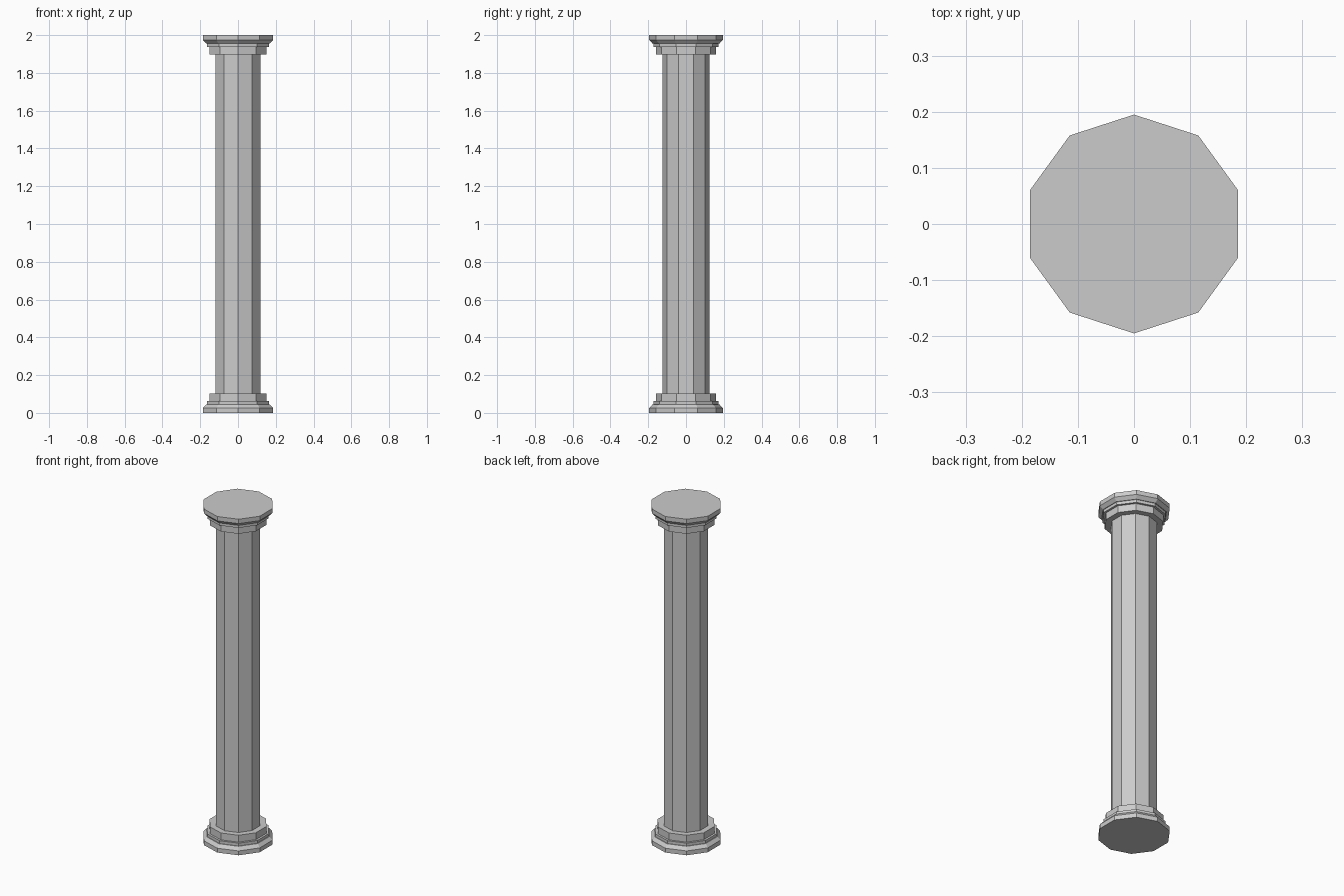
import bpy, bmesh, math

if "Cube" in bpy.data.objects:
    bpy.data.objects.remove(bpy.data.objects["Cube"])

SIDES = 10
HEIGHT = 2.0


def lathe(name, profile):
    """Closed ten-sided solid from (radius, z) rings, with corners on the y axis."""
    bm = bmesh.new()
    rings = []
    for r, z in profile:
        angles = [math.pi / 2 + math.tau * i / SIDES for i in range(SIDES)]
        rings.append([bm.verts.new((r * math.cos(a), r * math.sin(a), z)) for a in angles])
    for low, high in zip(rings, rings[1:]):
        for i in range(SIDES):
            j = (i + 1) % SIDES
            bm.faces.new((low[i], low[j], high[j], high[i]))
    bm.faces.new(rings[0][::-1])
    bm.faces.new(rings[-1])
    bmesh.ops.recalc_face_normals(bm, faces=bm.faces)
    mesh = bpy.data.meshes.new(name)
    bm.to_mesh(mesh)
    bm.free()
    obj = bpy.data.objects.new(name, mesh)
    bpy.context.collection.objects.link(obj)
    return obj


# Base moulding, shaft and mirrored capital as one continuous profile
moulding = [(0.195, 0.0), (0.195, 0.026), (0.177, 0.045), (0.173, 0.045),
            (0.173, 0.062), (0.16, 0.062), (0.16, 0.103), (0.125, 0.103)]
capital = [(r, HEIGHT - z) for r, z in reversed(moulding)]
lathe("column", moulding + capital)
